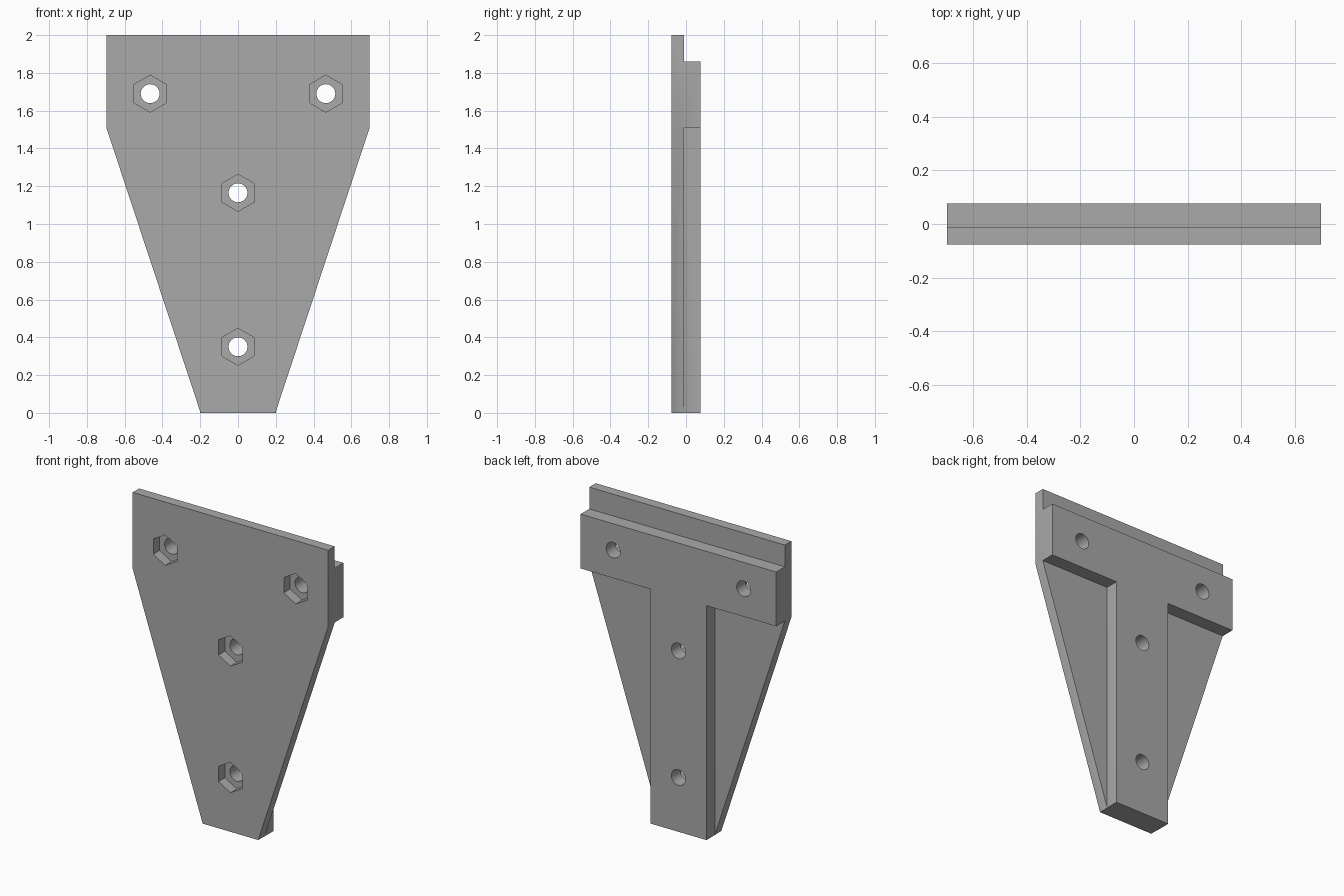
import bpy
import bmesh
import math
from mathutils import Matrix

if "Cube" in bpy.data.objects:
    bpy.data.objects.remove(bpy.data.objects["Cube"])

FRONT, STEP, BACK = -0.077, -0.011, 0.077
POCKET_DEPTH = 0.065
BOLTS = [(-0.465, 1.69), (0.465, 1.69), (0, 1.165), (0, 0.35)]

grey = bpy.data.materials.new("plain_grey")
grey.use_nodes = True
grey.diffuse_color = (0.4, 0.4, 0.4, 1)
grey.node_tree.nodes["Principled BSDF"].inputs["Base Color"].default_value = (0.4, 0.4, 0.4, 1)


def add_object(name, bm):
    bmesh.ops.recalc_face_normals(bm, faces=bm.faces)
    mesh = bpy.data.meshes.new(name)
    bm.to_mesh(mesh)
    bm.free()
    mesh.materials.append(grey)
    obj = bpy.data.objects.new(name, mesh)
    bpy.context.collection.objects.link(obj)
    return obj


def extrude_profile(name, half, y0, y1):
    """Mirror a right-hand (x, z) outline and extrude it along y."""
    outline = half + [(-x, z) for x, z in reversed(half)]
    bm = bmesh.new()
    face = bm.faces.new([bm.verts.new((x, y0, z)) for x, z in outline])
    new = bmesh.ops.extrude_face_region(bm, geom=[face])["geom"]
    verts = [v for v in new if isinstance(v, bmesh.types.BMVert)]
    bmesh.ops.translate(bm, verts=verts, vec=(0, y1 - y0, 0))
    return add_object(name, bm)


def bolt_cutter(name, sides, radius, y0, y1):
    """One prism along y at every bolt position, with a corner pointing up."""
    bm = bmesh.new()
    for x, z in BOLTS:
        place = (Matrix.Translation((x, (y0 + y1) / 2, z))
                 @ Matrix.Rotation(math.pi / 2, 4, "X"))
        bmesh.ops.create_cone(bm, cap_ends=True, segments=sides, radius1=radius,
                              radius2=radius, depth=y1 - y0, matrix=place)
    obj = add_object(name, bm)
    obj.hide_render = True
    obj.hide_set(True)
    return obj


def apply_boolean(target, other, operation):
    mod = target.modifiers.new(operation.title(), "BOOLEAN")
    mod.object = other
    mod.operation = operation
    mod.solver = "EXACT"
    bpy.context.view_layer.objects.active = target
    bpy.ops.object.modifier_apply(modifier=mod.name)
    bpy.data.objects.remove(other)


# Tapered front plate, joined to the T-shaped rib behind it
bracket = extrude_profile("tapered_bracket", [(0.198, 0), (0.697, 1.51), (0.697, 2)],
                          FRONT, STEP)
rib = extrude_profile("t_rib", [(0.2, 0), (0.2, 1.51), (0.697, 1.51), (0.697, 1.86)],
                      STEP - 0.02, BACK)
apply_boolean(bracket, rib, "UNION")

# Hexagonal nut pockets and round through holes
apply_boolean(bracket, bolt_cutter("nut_pockets", 6, 0.098, FRONT - 0.1, FRONT + POCKET_DEPTH),
              "DIFFERENCE")
apply_boolean(bracket, bolt_cutter("bolt_holes", 48, 0.05, FRONT - 0.1, BACK + 0.1),
              "DIFFERENCE")

# Smooth hole walls, sharp everywhere else
bpy.ops.object.select_all(action="DESELECT")
bracket.select_set(True)
bpy.context.view_layer.objects.active = bracket
bpy.ops.object.shade_smooth_by_angle(angle=math.radians(25))
